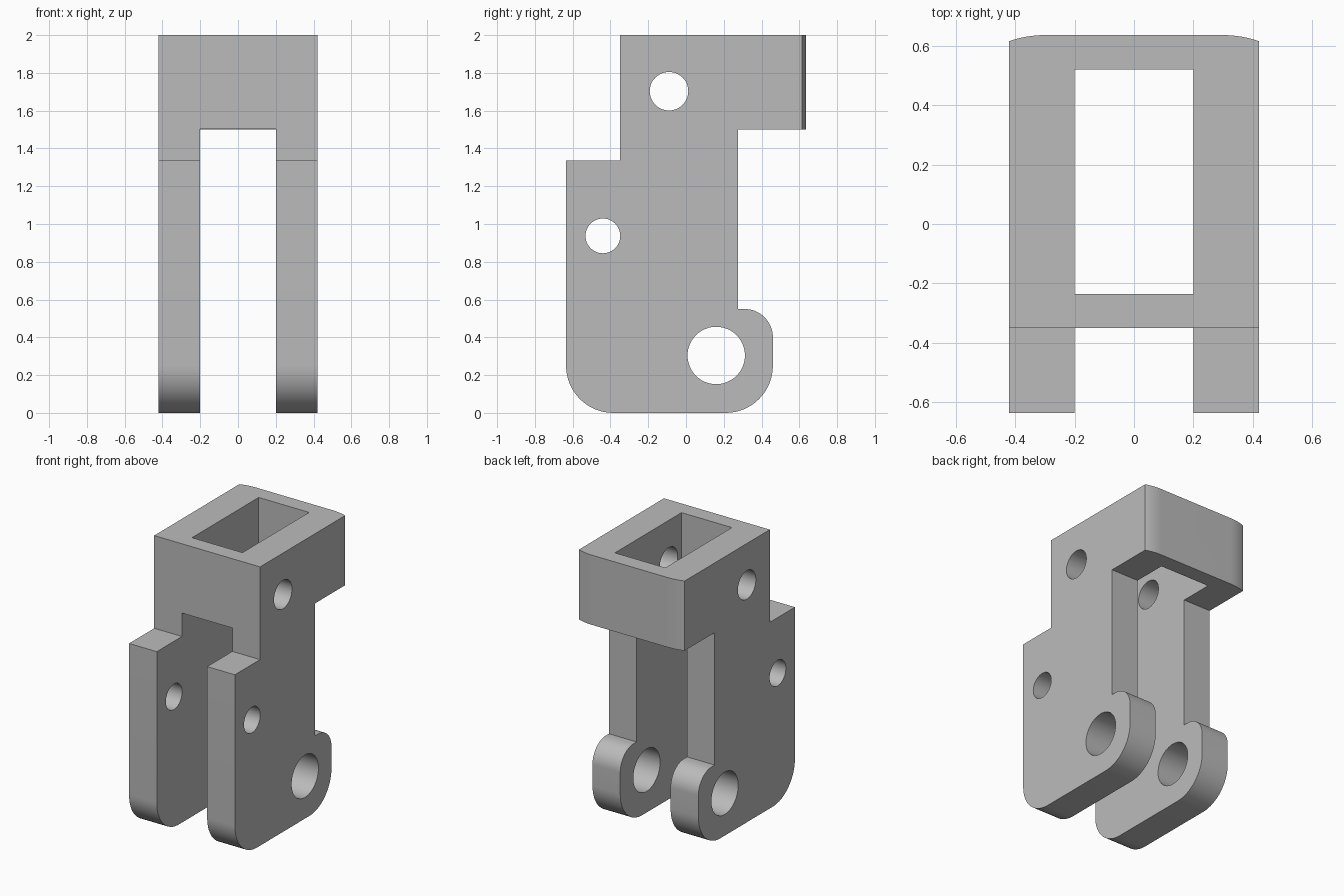
import bpy, bmesh
from math import sin, cos, radians
from mathutils import Vector

if "Cube" in bpy.data.objects:
    bpy.data.objects.remove(bpy.data.objects["Cube"], do_unlink=True)

grey = bpy.data.materials.new("plain grey")
grey.use_nodes = True
grey.diffuse_color = (0.5, 0.5, 0.5, 1)
grey.node_tree.nodes["Principled BSDF"].inputs["Base Color"].default_value = (0.5, 0.5, 0.5, 1)


def arc(cx, cy, r, start, end, steps=16):
    """Points along a circular arc, angles in degrees."""
    angles = [radians(start + (end - start) * i / steps) for i in range(steps + 1)]
    return [(cx + r * cos(a), cy + r * sin(a)) for a in angles]


def prism(name, outline, axis, low, high):
    """Extrude an outline: (y, z) points along x, or (x, y) points along z."""
    def place(p, d):
        return (d, p[0], p[1]) if axis == "x" else (p[0], p[1], d)
    bm = bmesh.new()
    face = bm.faces.new([bm.verts.new(place(p, low)) for p in outline])
    result = bmesh.ops.extrude_face_region(bm, geom=[face])
    moved = [v for v in result["geom"] if isinstance(v, bmesh.types.BMVert)]
    shift = Vector(place((0, 0), high - low))
    bmesh.ops.translate(bm, verts=moved, vec=shift)
    bmesh.ops.recalc_face_normals(bm, faces=bm.faces)
    mesh = bpy.data.meshes.new(name)
    bm.to_mesh(mesh)
    bm.free()
    mesh.materials.append(grey)
    obj = bpy.data.objects.new(name, mesh)
    bpy.context.collection.objects.link(obj)
    return obj


def rectangle(a0, a1, b0, b1):
    return [(a0, b0), (a1, b0), (a1, b1), (a0, b1)]


def combine(target, tool, operation):
    """Apply a boolean and remove the helper."""
    tool.hide_render = True
    mod = target.modifiers.new(operation, "BOOLEAN")
    mod.operation, mod.solver, mod.object = operation, "EXACT", tool
    bpy.context.view_layer.objects.active = target
    bpy.ops.object.modifier_apply(modifier=mod.name)
    bpy.data.objects.remove(tool, do_unlink=True)


HALF = 0.42

# Side profile of the bracket, with rounded feet and a rounded rear lug
profile = (arc(-0.385, 0.25, 0.25, 180, 270)
           + arc(0.21, 0.25, 0.25, 270, 360)
           + arc(0.31, 0.4, 0.15, 0, 90)
           + [(0.275, 0.55), (0.275, 1.5), (0.635, 1.5), (0.635, 2),
              (-0.35, 2), (-0.35, 1.335), (-0.635, 1.335)])
bracket = prism("clevis_bracket", profile, "x", -HALF, HALF)

# Softly curved rear corners of the collar
plan = ([(-HALF, -0.7), (HALF, -0.7)]
        + arc(0.3, 0.275, 0.36, 70.5, 90, 8)
        + arc(-0.3, 0.275, 0.36, 90, 109.5, 8))
combine(bracket, prism("rounding_tool", plan, "z", -0.1, 2.1), "INTERSECT")

# Socket through the collar and the open slot between the two legs
combine(bracket, prism("socket_tool", rectangle(-0.2, 0.2, -0.235, 0.52),
                       "z", -0.1, 2.1), "DIFFERENCE")
combine(bracket, prism("slot_tool", rectangle(-0.8, 0.4, -0.1, 1.503),
                       "x", -0.2, 0.2), "DIFFERENCE")

# Cross holes through both cheeks
for y, z, r in [(-0.09, 1.703, 0.102), (-0.44, 0.937, 0.092), (0.16, 0.304, 0.152)]:
    combine(bracket, prism("hole_tool", arc(y, z, r, 0, 360, 48)[:-1],
                           "x", -0.6, 0.6), "DIFFERENCE")

# Smooth the curves, keep the corners sharp
bpy.ops.object.select_all(action="DESELECT")
bracket.select_set(True)
bpy.context.view_layer.objects.active = bracket
bpy.ops.object.shade_smooth_by_angle(angle=radians(15))
